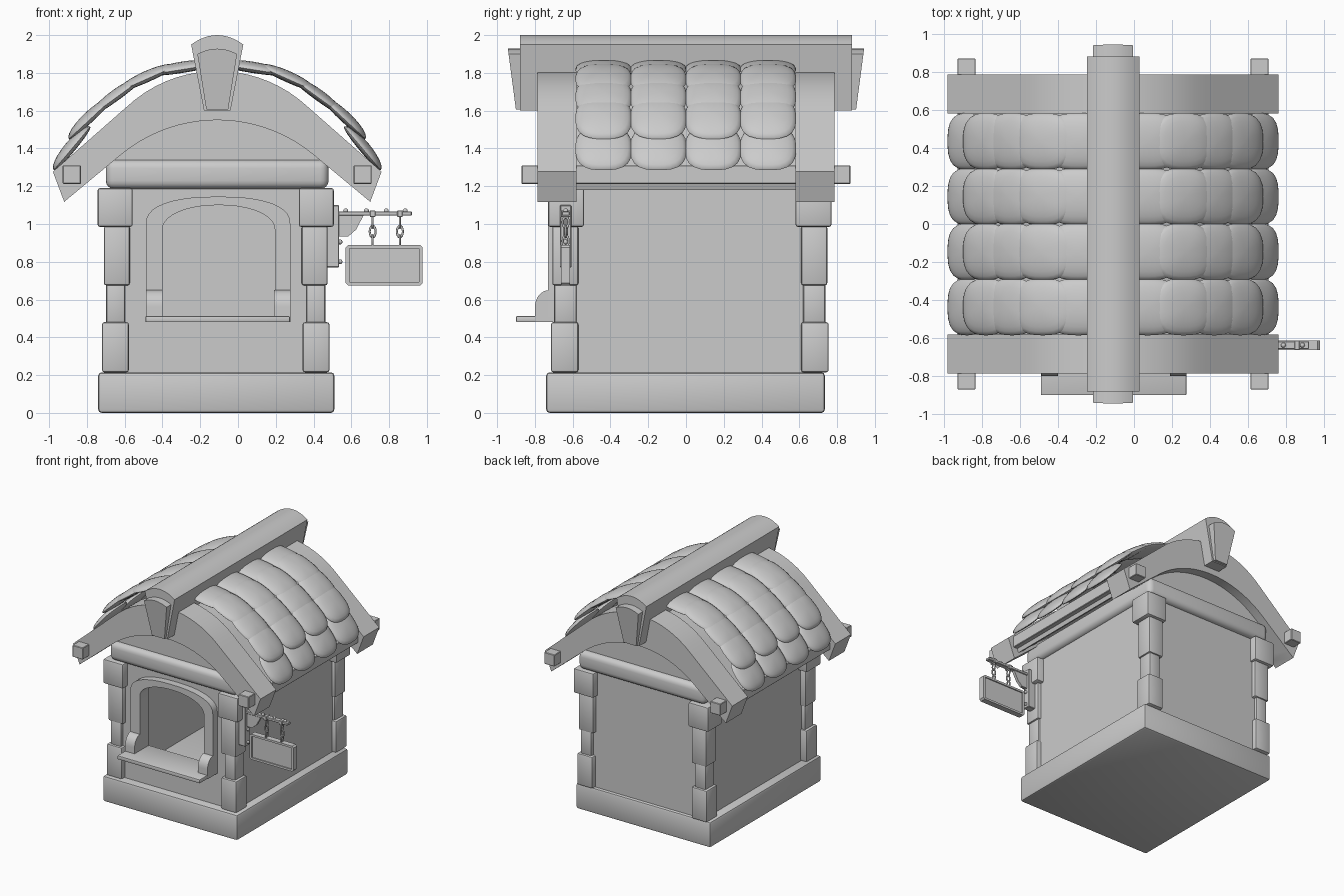
import bpy, bmesh, math
from mathutils import Matrix, Vector

if "Cube" in bpy.data.objects:
    bpy.data.objects.remove(bpy.data.objects["Cube"])

CX, CY = -0.11, 0.02      # house centre line


def add(name, me, angle=35):
    ob = bpy.data.objects.new(name, me)
    bpy.context.scene.collection.objects.link(ob)
    me.shade_smooth()
    me.set_sharp_from_angle(angle=math.radians(angle))
    return ob


def box(name, x0, x1, y0, y1, z0, z1, bev=0.0, seg=2):
    bm = bmesh.new()
    bmesh.ops.create_cube(bm, size=1)
    for v in bm.verts:
        v.co = ((x0 + x1) / 2 + v.co.x * (x1 - x0),
                (y0 + y1) / 2 + v.co.y * (y1 - y0),
                (z0 + z1) / 2 + v.co.z * (z1 - z0))
    if bev:
        bmesh.ops.bevel(bm, geom=bm.edges[:], offset=bev, segments=seg,
                        profile=0.5, affect='EDGES')
    me = bpy.data.meshes.new(name)
    bm.to_mesh(me)
    bm.free()
    return add(name, me)


def extrude(name, loops, a, b, axis='Y'):
    """Fill closed (u, z) loops (later ones are holes) and extrude along axis."""
    cu = bpy.data.curves.new(name, 'CURVE')
    cu.dimensions = '2D'
    cu.fill_mode = 'BOTH'
    cu.extrude = (b - a) / 2
    for pts in loops:
        sp = cu.splines.new('POLY')
        sp.points.add(len(pts) - 1)
        for p, (u, z) in zip(sp.points, pts):
            p.co = (u, z, 0, 1)
        sp.use_cyclic_u = True
    tmp = bpy.data.objects.new(name + "_tmp", cu)
    bpy.context.scene.collection.objects.link(tmp)
    dg = bpy.context.evaluated_depsgraph_get()
    me = bpy.data.meshes.new_from_object(tmp.evaluated_get(dg))
    bpy.data.objects.remove(tmp)
    m = Matrix.Rotation(math.pi / 2, 4, 'X')
    mid = (a + b) / 2
    if axis == 'X':
        m = Matrix.Translation((mid, 0, 0)) @ Matrix.Rotation(math.pi / 2, 4, 'Z') @ m
    else:
        m = Matrix.Translation((0, mid, 0)) @ m
    me.transform(m)
    bm = bmesh.new()
    bm.from_mesh(me)
    bmesh.ops.remove_doubles(bm, verts=bm.verts[:], dist=1e-5)
    bmesh.ops.recalc_face_normals(bm, faces=bm.faces[:])
    bm.to_mesh(me)
    bm.free()
    return add(name, me)


def roof_z(d, top, r, slope):
    """Circular crown that runs out into straight slopes."""
    d = abs(d)
    d1 = r * math.sin(math.atan(slope))
    if d < d1:
        return top - r + math.sqrt(r * r - d * d)
    return top - r + math.sqrt(r * r - d1 * d1) - (d - d1) * slope


def roof_line(top, r, slope, half, n=32):
    ds = [half * (2 * i / n - 1) for i in range(n + 1)]
    return [(CX + d, roof_z(d, top, r, slope)) for d in ds]


def arch(x0, x1, z0, spring, top, n=20, e=2.4):
    """Window outline with a flattened arch head."""
    c, h = (x0 + x1) / 2, (x1 - x0) / 2
    pts = [(x0, z0), (x1, z0)]
    for i in range(n + 1):
        t = math.pi * i / n
        co, si = math.cos(t), max(math.sin(t), 0)
        pts.append((c + h * math.copysign(abs(co) ** (2 / e), co),
                    spring + (top - spring) * si ** (2 / e)))
    return pts


# plinth and walls
box("plinth", -0.74, 0.51, -0.74, 0.735, 0, 0.215, 0.018)
wx0, wx1 = CX - 0.555, CX + 0.555
opening = arch(-0.40, 0.195, 0.51, 0.97, 1.1, e=2.1)
extrude("front_wall", [[(wx0, 0.2), (wx1, 0.2), (wx1, 1.25), (wx0, 1.25)], opening], -0.67, -0.61)
box("back_wall", wx0, wx1, 0.65, 0.71, 0.2, 1.25)
box("left_wall", wx0, wx0 + 0.05, -0.66, 0.70, 0.2, 1.25)
box("right_wall", wx1 - 0.05, wx1, -0.66, 0.70, 0.2, 1.25)

# stacked corner stones: z range, outer/inner x and outer/inner y offsets
stones = [(0.215, 0.48, 0.602, 0.46, 0.735, 0.59), (0.47, 0.685, 0.58, 0.48, 0.718, 0.60),
          (0.675, 0.99, 0.592, 0.455, 0.728, 0.59), (0.985, 1.19, 0.625, 0.44, 0.75, 0.56)]
for sx in (-1, 1):
    for sy in (-1, 1):
        for z0, z1, xo, xi, yo, yi in stones:
            xs = sorted((CX - 0.008 + sx * xo, CX - 0.008 + sx * xi))
            ys = sorted((CY + sy * yo, CY + sy * yi))
            box("corner_stone", *xs, *ys, z0, z1, 0.012)

# header band and gables
box("header_beam", -0.70, 0.48, -0.715, 0.755, 1.185, 1.34, 0.045, 4)
for y in (-0.67, 0.65):
    g = roof_line(1.58, 0.8, 0.83, 0.555)
    extrude("gable", [[(wx0, 1.28)] + g + [(wx1, 1.28)]], y, y + 0.06)

# window frame, consoles and sill
extrude("window_frame", [arch(-0.487, 0.277, 0.49, 1.0, 1.145), opening], -0.73, -0.62)
console = [(-0.64, 0.48), (-0.80, 0.48)]
for i in range(9):
    t = math.pi / 2 * i / 8
    console.append((-0.725 - 0.075 * math.cos(t), 0.56 + 0.09 * math.sin(t)))
console.append((-0.64, 0.65))
for x in (-0.487, 0.19):
    extrude("window_console", [console], x, x + 0.087, 'X')
box("window_sill", -0.49, 0.275, -0.90, -0.62, 0.48, 0.512, 0.006)

# roof shell, barge boards, purlins
outer = roof_line(1.77, 0.7, 0.88, 0.81)
inner = roof_line(1.58, 0.8, 0.83, 0.77)
extrude("roof_shell", [outer + inner[::-1]], -0.60, 0.60)
outer = roof_line(1.81, 0.7, 0.88, 0.87)
inner = roof_line(1.55, 0.8, 0.83, 0.81)
for y0, y1 in ((-0.787, -0.58), (0.58, 0.787)):
    extrude("barge_board", [outer + inner[::-1]], y0, y1)
for s in (-1, 1):
    x = CX + s * 0.77
    box("purlin", x - 0.048, x + 0.048, -0.87, 0.87, 1.212, 1.31, 0.004, 1)


# ridge beam and keystone core
def wedge(wt, wb, zb, zs, zt):
    pts = [(CX - wb, zb), (CX + wb, zb)]
    for i in range(13):
        u = 1 - i / 6
        pts.append((CX + wt * u, zs + (zt - zs) * (1 - u * u)))
    return pts


extrude("ridge_beam", [wedge(0.138, 0.07, 1.6, 1.95, 2.0)], -0.88, 0.88)
key = extrude("keystone", [wedge(0.105, 0.058, 1.607, 1.9, 1.928)], -0.943, 0.943)
for v in key.data.vertices:
    v.co.y *= 1 - (1.928 - v.co.z) * 0.14


# roof tiles: domed rounded slabs, lower edge (d, z), tilt and length per row
def tile(name, s, y, d, z, tilt, length):
    bm = bmesh.new()
    bmesh.ops.create_uvsphere(bm, u_segments=28, v_segments=12, radius=1)
    a = math.radians(tilt)
    along = Vector((s * math.cos(a), 0, -math.sin(a)))
    up = Vector((s * math.sin(a), 0, math.cos(a)))
    c = Vector((CX + s * d, y, z)) - along * (length / 2)
    for v in bm.verts:
        p = v.co.copy()
        r = math.hypot(p.x, p.y)
        if r > 1e-6:
            k = r / (abs(p.x) ** 2.8 + abs(p.y) ** 2.8) ** (1 / 2.8)
            p.x, p.y = p.x * k, p.y * k
        h = p.z * (0.042 if p.z > 0 else 0.018)
        v.co = c + along * (p.x * length / 2) + Vector((0, p.y * 0.149, 0)) + up * h
    bmesh.ops.recalc_face_normals(bm, faces=bm.faces[:])
    me = bpy.data.meshes.new(name)
    bm.to_mesh(me)
    bm.free()
    add(name, me, 60)


rows = [(0.36, 1.79, 9, 0.36), (0.525, 1.70, 24, 0.34), (0.665, 1.575, 36, 0.33),
        (0.785, 1.45, 43, 0.32), (0.865, 1.285, 50, 0.30)]
for s in (-1, 1):
    for row in rows:
        for j in range(4):
            tile("roof_tile", s, -0.436 + 0.29 * j, *row)

# hanging sign: bracket, bolts, chains, board
SY = -0.637
box("bracket_plate", 0.46, 0.536, SY - 0.03, SY + 0.03, 0.77, 1.10, 0.004, 1)
box("bracket_arm", 0.53, 0.92, SY - 0.02, SY + 0.02, 1.045, 1.066, 0.003, 1)
extrude("bracket_gusset", [[(0.53, 0.935), (0.585, 0.935), (0.625, 0.97), (0.67, 1.055), (0.53, 1.055)]],
        SY - 0.012, SY + 0.012)


def bolt(loc):
    bpy.ops.mesh.primitive_uv_sphere_add(segments=12, ring_count=8, radius=0.013, location=loc)
    bpy.context.object.name = "bolt"


for x in (0.57, 0.68, 0.785, 0.885):
    bolt((x, SY, 1.07))
for z in (0.80, 0.905):
    bolt((0.54, SY, z))
for x in (0.713, 0.857):
    box("chain_clip", x - 0.014, x + 0.014, SY - 0.025, SY + 0.025, 1.036, 1.072, 0.003, 1)
    for k, z in enumerate((1.01, 0.96, 0.91)):
        bpy.ops.mesh.primitive_torus_add(major_segments=16, minor_segments=8, major_radius=0.016,
                                         minor_radius=0.0055, location=(x, SY, z),
                                         rotation=(math.pi / 2, 0, 0 if k == 1 else math.pi / 2))
        ob = bpy.context.object
        ob.scale = (1, 1.7, 1)
        ob.name = "chain_link"
        ob.data.shade_smooth()
box("sign_panel", 0.58, 0.97, SY - 0.015, SY + 0.015, 0.69, 0.88)
o = [(0.583, 0.675), (0.965, 0.675), (0.978, 0.688), (0.978, 0.875), (0.965, 0.888),
     (0.583, 0.888), (0.57, 0.875), (0.57, 0.688)]
i = [(0.59, 0.692), (0.958, 0.692), (0.958, 0.871), (0.59, 0.871)]
extrude("sign_rim", [o, i], SY - 0.024, SY + 0.024)
